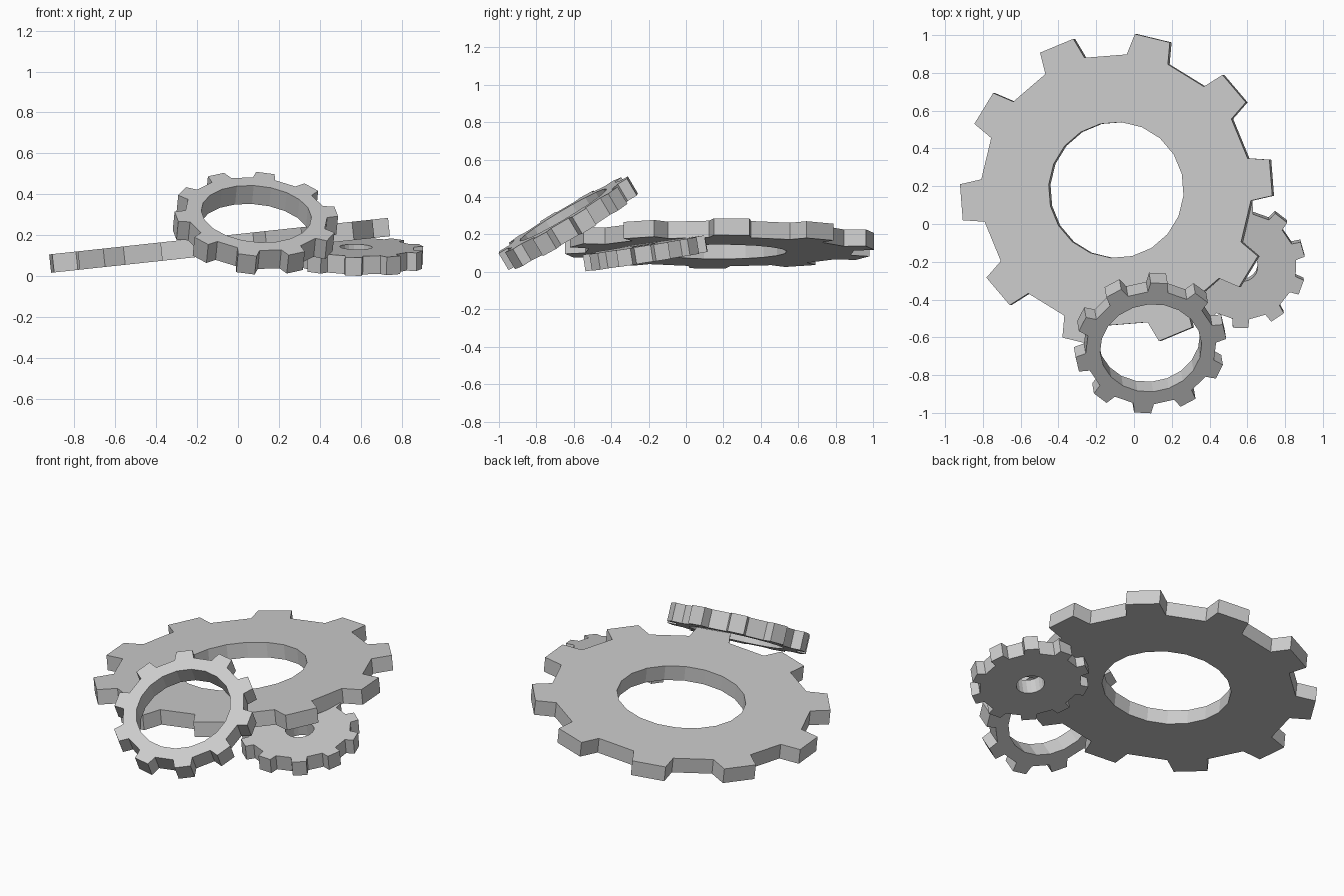
import bpy, bmesh
from math import radians, cos, sin
from mathutils import Vector

if "Cube" in bpy.data.objects:
    bpy.data.objects.remove(bpy.data.objects["Cube"])

TEETH = 10


def gear(name, centre, slope, hole_r, root_r, tip_r, thick, phase, tip_half):
    """Flat gear with straight-sided teeth, tilted so z rises by slope=(dz/dx, dz/dy)."""
    step = 360 / TEETH
    bm = bmesh.new()

    def pt(r, deg, z):
        return bm.verts.new((r * cos(radians(deg)), r * sin(radians(deg)), z))

    # rings of points for both faces: hole edge, tooth base, tooth tip
    rings = []
    for z in (-thick / 2, thick / 2):
        hole, base, tip = [], [], []
        for i in range(TEETH):
            mid = phase + i * step
            for s in (-1, 1):
                hole.append(pt(hole_r, mid + s * step / 4, z))
                base.append(pt(root_r, mid + s * step / 4, z))
                tip.append(pt(tip_r, mid + s * tip_half, z))
        rings.append((hole, base, tip))
    (h0, b0, t0), (h1, b1, t1) = rings

    n = 2 * TEETH
    for i in range(n):
        j = (i + 1) % n
        # flat faces and hole wall
        bm.faces.new((h1[i], b1[i], b1[j], h1[j]))
        bm.faces.new((h0[j], b0[j], b0[i], h0[i]))
        bm.faces.new((h0[i], h1[i], h1[j], h0[j]))
        if i % 2 == 0:
            # tooth: both faces, tip and flanks
            bm.faces.new((b1[i], t1[i], t1[j], b1[j]))
            bm.faces.new((b0[j], t0[j], t0[i], b0[i]))
            bm.faces.new((t0[i], t0[j], t1[j], t1[i]))
            bm.faces.new((b0[i], t0[i], t1[i], b1[i]))
            bm.faces.new((t0[j], b0[j], b1[j], t1[j]))
        else:
            # valley between teeth
            bm.faces.new((b0[i], b0[j], b1[j], b1[i]))
    bmesh.ops.recalc_face_normals(bm, faces=bm.faces)

    mesh = bpy.data.meshes.new(name)
    bm.to_mesh(mesh)
    bm.free()
    ob = bpy.data.objects.new(name, mesh)
    bpy.context.collection.objects.link(ob)
    normal = Vector((-slope[0], -slope[1], 1))
    ob.rotation_euler = Vector((0, 0, 1)).rotation_difference(normal).to_euler()
    ob.location = centre
    return ob


gear("large_gear", (-0.09, 0.18, 0.152), (0.108, 0.0), 0.36, 0.72, 0.832, 0.09, 4.5, 6.6)
gear("leaning_ring_gear", (0.085, -0.63, 0.26), (-0.1, 0.595), 0.27, 0.347, 0.402, 0.105, 13, 6.5)
gear("small_gear", (0.575, -0.218, 0.1), (-0.02, 0.16), 0.08, 0.285, 0.332, 0.09, 16, 7)
